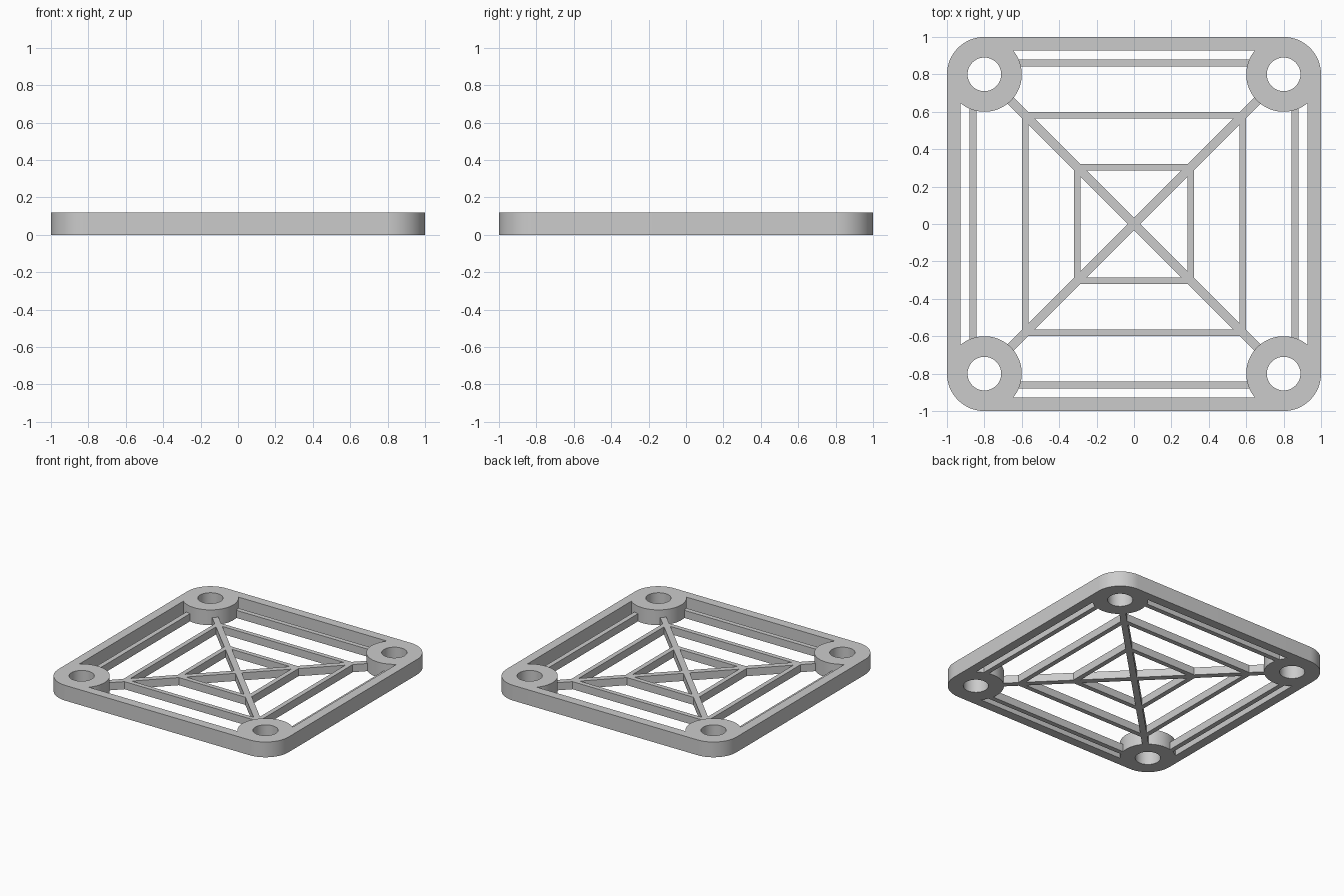
import bpy
import bmesh
from math import radians, sin, cos, atan2, pi, sqrt

if "Cube" in bpy.data.objects:
    bpy.data.objects.remove(bpy.data.objects["Cube"], do_unlink=True)

HEIGHT = 0.12       # frame and corner bosses
BAR_HEIGHT = 0.06   # all inner bars
CORNER = 0.8        # boss centre on x and y
BOSS_R, HOLE_R = 0.2, 0.09
INNER = 0.928       # inner face of the frame walls
OFFSET = 0.046 / sqrt(2)   # axis offset of a diagonal bar's edge

grey = bpy.data.materials.new("light_grey")
grey.use_nodes = True
colour = (0.6, 0.6, 0.6, 1)
grey.diffuse_color = colour
grey.node_tree.nodes["Principled BSDF"].inputs["Base Color"].default_value = colour


def arc(cx, cy, r, a0, a1, n):
    return [(cx + r * cos(a0 + (a1 - a0) * i / n),
             cy + r * sin(a0 + (a1 - a0) * i / n)) for i in range(n + 1)]


def turn(points, k):
    """Rotate points by k quarter turns."""
    for _ in range(k):
        points = [(-y, x) for x, y in points]
    return points


def four(points):
    """Repeat a run of points around the four corners as one loop."""
    return [p for k in range(4) for p in turn(points, k)]


def plate(name, loops, height):
    """Extrude filled outlines (holes by even-odd rule) up from z = 0."""
    curve = bpy.data.curves.new(name, "CURVE")
    curve.dimensions = "2D"
    curve.fill_mode = "BOTH"
    curve.extrude = height / 2
    for loop in loops:
        spline = curve.splines.new("POLY")
        spline.points.add(len(loop) - 1)
        for point, (x, y) in zip(spline.points, loop):
            point.co = (x, y, 0, 1)
        spline.use_cyclic_u = True
    temp = bpy.data.objects.new(name + "_outline", curve)
    bpy.context.collection.objects.link(temp)
    bpy.context.view_layer.update()
    graph = bpy.context.evaluated_depsgraph_get()
    mesh = bpy.data.meshes.new_from_object(temp.evaluated_get(graph))
    bpy.data.objects.remove(temp, do_unlink=True)
    bm = bmesh.new()
    bm.from_mesh(mesh)
    bmesh.ops.remove_doubles(bm, verts=bm.verts, dist=1e-5)
    bmesh.ops.translate(bm, verts=bm.verts, vec=(0, 0, height / 2))
    bmesh.ops.recalc_face_normals(bm, faces=bm.faces)
    bm.to_mesh(mesh)
    bm.free()
    mesh.materials.clear()
    mesh.materials.append(grey)
    obj = bpy.data.objects.new(name, mesh)
    bpy.context.collection.objects.link(obj)
    bpy.ops.object.select_all(action="DESELECT")
    obj.select_set(True)
    bpy.context.view_layer.objects.active = obj
    bpy.ops.object.shade_smooth_by_angle(angle=radians(30))
    return obj


# Frame with rounded corners, merged bosses and through holes
outer = four(arc(CORNER, CORNER, BOSS_R, 0, pi / 2, 16))
gap = INNER - CORNER
reach = sqrt(BOSS_R ** 2 - gap ** 2)
start = atan2(-reach, gap)
end = atan2(gap, -reach) - 2 * pi
opening = four(arc(CORNER, CORNER, BOSS_R, start, end, 32))
hole = arc(CORNER, CORNER, HOLE_R, 0, 2 * pi, 48)[:-1]
plate("corner_boss_frame", [outer, opening] + [turn(hole, k) for k in range(4)], HEIGHT)

# Web: two square rings joined by diagonal bars that reach the bosses
BIG_OUT, BIG_IN, SMALL_OUT, SMALL_IN = 0.6, 0.563, 0.322, 0.285
tip, half = 0.667, OFFSET / 2
rim = four([(BIG_OUT, BIG_OUT - OFFSET), (tip + half, tip - half),
            (tip - half, tip + half), (BIG_OUT - OFFSET, BIG_OUT)])
wide = [(BIG_IN - OFFSET, BIG_IN), (OFFSET - BIG_IN, BIG_IN),
        (OFFSET - SMALL_OUT, SMALL_OUT), (SMALL_OUT - OFFSET, SMALL_OUT)]
triangle = [(SMALL_IN - OFFSET, SMALL_IN), (OFFSET - SMALL_IN, SMALL_IN), (0, OFFSET)]
windows = [turn(w, k) for w in (wide, triangle) for k in range(4)]
plate("diagonal_web", [rim] + windows, BAR_HEIGHT)

# Thin bars between neighbouring bosses
bar = [(-0.618, 0.842), (0.618, 0.842), (0.618, 0.88), (-0.618, 0.88)]
for k, side in enumerate(("back", "right", "front", "left")):
    plate(side + "_edge_bar", [turn(bar, k)], BAR_HEIGHT)
